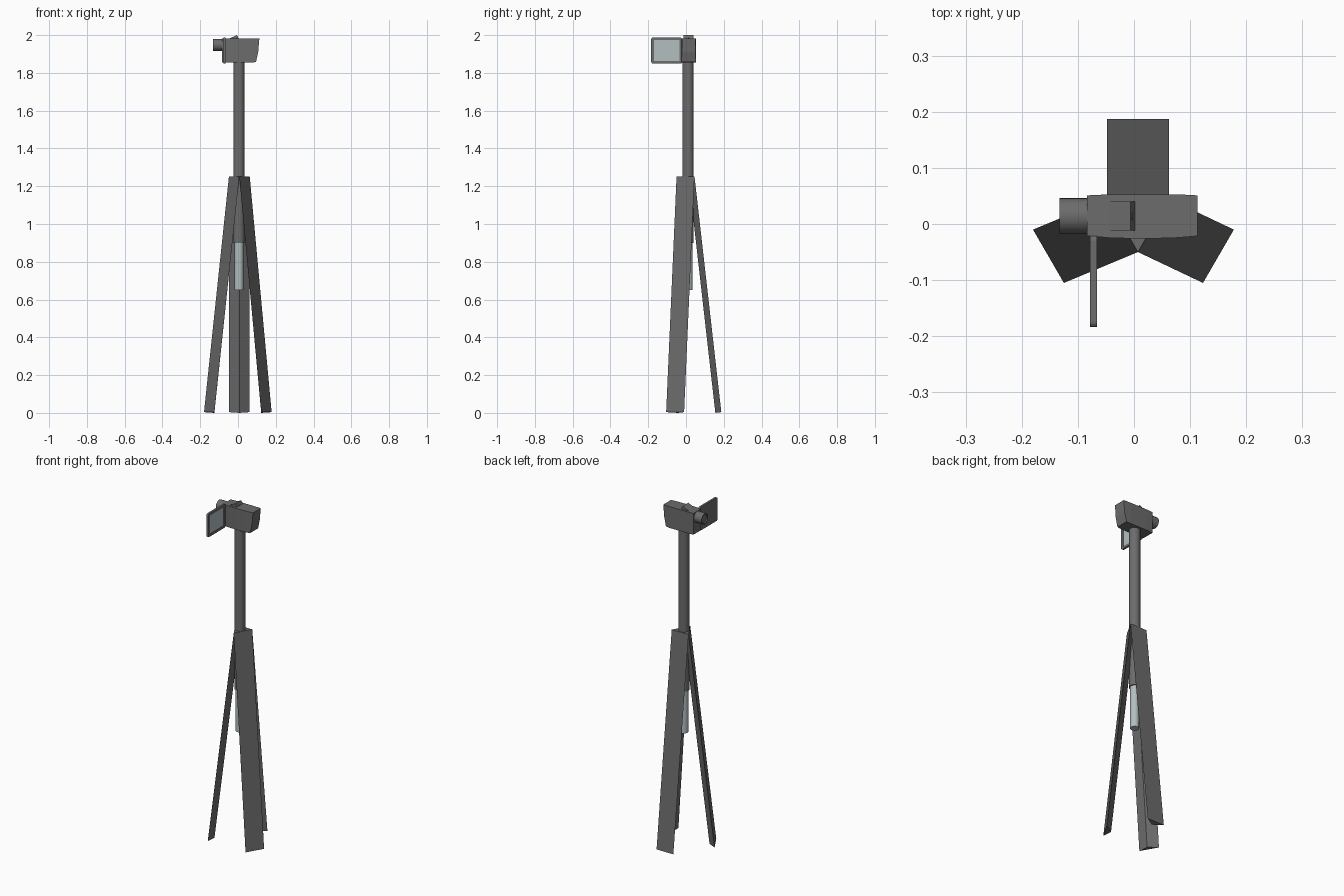
import bpy, bmesh
from math import pi, cos, sin, radians
from mathutils import Vector, Matrix

if "Cube" in bpy.data.objects:
    bpy.data.objects.remove(bpy.data.objects["Cube"])


def material(name, rgb):
    m = bpy.data.materials.new(name)
    m.diffuse_color = (*rgb, 1)
    m.use_nodes = True
    m.node_tree.nodes["Principled BSDF"].inputs["Base Color"].default_value = m.diffuse_color
    return m


DARK = material("dark_grey", (0.15, 0.15, 0.15))
LIGHT = material("light_grey", (0.45, 0.52, 0.53))


def finish(name, bm, mats, smooth=False):
    bmesh.ops.recalc_face_normals(bm, faces=bm.faces)
    me = bpy.data.meshes.new(name)
    bm.to_mesh(me)
    bm.free()
    ob = bpy.data.objects.new(name, me)
    bpy.context.collection.objects.link(ob)
    for m in mats:
        me.materials.append(m)
    if smooth:
        bpy.ops.object.select_all(action='DESELECT')
        ob.select_set(True)
        bpy.context.view_layer.objects.active = ob
        bpy.ops.object.shade_smooth_by_angle(angle=radians(35))
    return ob


def hull(name, pts, mat=DARK):
    bm = bmesh.new()
    for p in pts:
        bm.verts.new(p)
    res = bmesh.ops.convex_hull(bm, input=bm.verts)
    bmesh.ops.dissolve_limit(bm, angle_limit=0.01, verts=bm.verts, edges=bm.edges)
    return finish(name, bm, [mat])


def lathe(name, profile, origin, axis, mat=DARK, n=32):
    # profile: (radius, distance along axis)
    rot = Vector((0, 0, 1)).rotation_difference(Vector(axis)).to_matrix()
    bm = bmesh.new()
    rings = [[bm.verts.new(Vector(origin) + rot @ Vector((r * cos(2 * pi * i / n), r * sin(2 * pi * i / n), h)))
              for i in range(n)] for r, h in profile]
    for a, b in zip(rings, rings[1:]):
        for i in range(n):
            j = (i + 1) % n
            bm.faces.new((a[i], a[j], b[j], b[i]))
    bm.faces.new(rings[0])
    bm.faces.new(rings[-1])
    return finish(name, bm, [mat], True)


# Tripod legs: each is a third of a triangle, splayed outwards
front, left, right = (0.007, -0.05), (-0.048, 0.045), (0.062, 0.045)
centre = (0.007, 0.0133)
for name, a, b, (dx, dy) in (("back_leg", left, right, (0, 0.142)),
                             ("left_leg", front, left, (-0.132, -0.055)),
                             ("right_leg", front, right, (0.116, -0.055))):
    top = [(*p, 1.252) for p in (a, b, centre)]
    bottom = [(p[0] + dx, p[1] + dy, z) for p, z in ((a, 0.004), (b, 0.004), (centre, 0))]
    hull(name, top + bottom)

# Centre column and the lighter tube below it
lathe("centre_column", [(0.03, 0.9), (0.03, 1.86)], (0.005, 0.011, 0), (0, 0, 1))
lathe("lower_tube", [(0.024, 0.65), (0.024, 0.902)], (0.005, 0.011, 0), (0, 0, 1), LIGHT)

# Camera body: bulged front and back, slanted end
body = []
for x, y0, y1, z in ((-0.084, -0.021, 0.051, 1.855), (-0.04, -0.025, 0.053, 1.855),
                     (0.015, -0.026, 0.053, 1.855), (0.07, -0.025, 0.053, 1.855),
                     (0.095, -0.023, 0.052, 1.857), (0.107, -0.022, 0.051, 1.91),
                     (0.113, -0.021, 0.051, 1.981)):
    body += [(x, y, h) for y in (y0, y1) for h in {z, 1.981}]
hull("camera_body", body)

# Lens barrel with recessed front glass
lathe("lens_barrel", [(0.032, 0), (0.032, 0.05), (0.026, 0.05), (0.024, 0.044)],
      (-0.083, 0.014, 1.948), (-1, 0, 0))

# Viewfinder wedge on top, with round eyepiece on its tilted end
hull("viewfinder", [(x, y, z) for y in (-0.012, 0.04)
                    for x, z in ((-0.052, 1.979), (0.003, 1.979), (-0.006, 2.0))])
lathe("eyepiece", [(0.007, -0.002), (0.007, 0.001)], (-0.0015, 0.014, 1.9895), (0.92, 0, 0.4), DARK, 20)

# Fold-out display: rounded frame with recessed light panel facing +x
bm = bmesh.new()
y0, y1, z0, z1, r = -0.184, -0.021, 1.849, 1.987, 0.009
outline = []
for cy, cz, start in ((y1 - r, z1 - r, 0), (y0 + r, z1 - r, 90), (y0 + r, z0 + r, 180), (y1 - r, z0 + r, 270)):
    for k in range(5):
        t = radians(start + 22.5 * k)
        outline.append((cy + r * cos(t), cz + r * sin(t)))
face = bm.faces.new([bm.verts.new((-0.078, y, z)) for y, z in outline])
ext = bmesh.ops.extrude_face_region(bm, geom=[face], use_keep_orig=True)["geom"]
bmesh.ops.translate(bm, verts=[v for v in ext if isinstance(v, bmesh.types.BMVert)], vec=(0.012, 0, 0))
bmesh.ops.recalc_face_normals(bm, faces=bm.faces)
panel = max(bm.faces, key=lambda f: f.calc_center_median().x)
bmesh.ops.inset_individual(bm, faces=[panel], thickness=0.014)
bmesh.ops.inset_individual(bm, faces=[panel], thickness=0.001, depth=-0.003)
bmesh.ops.remove_doubles(bm, verts=panel.verts[:], dist=0.0001)
panel = max((f for f in bm.faces if abs(f.normal.x) > 0.99 and len(f.verts) > 4 and f.calc_center_median().x > -0.072),
            key=lambda f: f.calc_area())
panel.material_index = 1
finish("display_screen", bm, [DARK, LIGHT])

# Hinge joining display and body
lathe("display_hinge", [(0.005, 1.87), (0.005, 1.965)], (-0.072, -0.022, 0), (0, 0, 1), DARK, 16)
